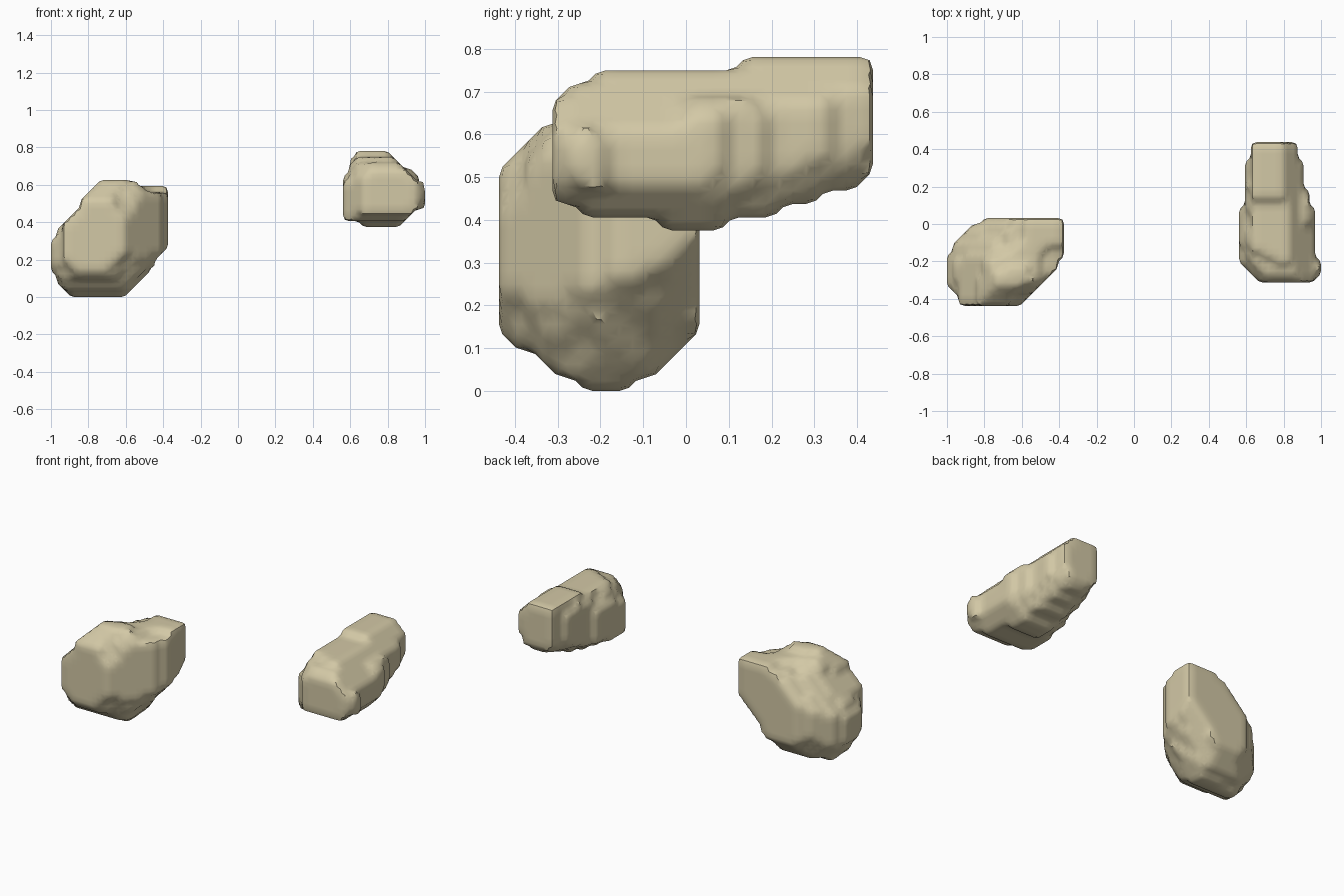
import bpy, bmesh
from mathutils import Vector

if "Cube" in bpy.data.objects:
    bpy.data.objects.remove(bpy.data.objects["Cube"])

CELL = 1 / 32

# Eight-point (x, z) outlines at successive y stations, scaled by 100
LEFT = [
    (-44, [-91, 20, -91, 41, -85, 50, -69, 50, -63, 43, -63, 24, -71, 14, -86, 14]),
    (-31, [-100, 14, -100, 30, -74, 63, -57, 63, -48, 56, -48, 20, -58, 5, -93, 5]),
    (-20, [-100, 14, -100, 31, -76, 59, -60, 61, -39, 54, -39, 24, -60, 0, -90, 0]),
    (-10, [-96, 13, -96, 33, -76, 52, -60, 58, -37.5, 59, -37.5, 27, -60, 2, -86, 3]),
    (3, [-81, 20, -81, 40, -60, 58, -50, 60, -37.5, 60, -37.5, 37, -60, 12.5, -72, 12.5]),
]
RIGHT = [
    (-31, [66, 47, 66, 61, 72, 69, 87, 69, 97, 61, 97, 49, 93, 44, 69, 44]),
    (-22, [57, 42, 57, 60, 65, 72, 84, 74, 100, 60, 100, 49, 90, 41, 60, 41]),
    (-10, [56, 42, 56, 62, 63, 75, 84, 75, 95, 61, 95, 47, 88, 40, 62, 40]),
    (3, [57, 44, 57, 63, 64, 75, 83, 75, 97, 64, 97, 49, 88, 37.5, 68, 37.5]),
    (20, [59, 48, 59, 70, 63, 78, 81, 78, 92, 67, 92, 50, 84, 41, 68, 41]),
    (44, [62.5, 56, 62.5, 74, 65, 78, 80, 78, 87, 72, 87, 57, 81, 50, 68, 50]),
]


def outline_at(stations, y):
    """Blend the two neighbouring outlines."""
    for (y0, a), (y1, b) in zip(stations, stations[1:]):
        if y0 / 100 <= y <= y1 / 100:
            t = (y * 100 - y0) / (y1 - y0)
            v = [(p + (q - p) * t) / 100 for p, q in zip(a, b)]
            return list(zip(v[::2], v[1::2]))
    return []


def inside(poly, x, z):
    hit = False
    for (x0, z0), (x1, z1) in zip(poly, poly[1:] + poly[:1]):
        if (z0 > z) != (z1 > z) and x < x0 + (z - z0) * (x1 - x0) / (z1 - z0):
            hit = not hit
    return hit


def stepped_blob(name, stations):
    # Fill grid cells inside the lofted outline
    cells = set()
    for j in range(-14, 14):
        poly = outline_at(stations, (j + 0.5) * CELL)
        if poly:
            cells |= {(i, j, k) for i in range(-32, 32) for k in range(26)
                      if inside(poly, (i + 0.5) * CELL, (k + 0.5) * CELL)}

    # Skin the exposed cell sides
    bm = bmesh.new()
    verts = {}

    def vert(p):
        if p not in verts:
            verts[p] = bm.verts.new(Vector(p) * CELL)
        return verts[p]

    for c in cells:
        for axis in range(3):
            u, w = (axis + 1) % 3, (axis + 2) % 3
            for side in (0, 1):
                n = list(c)
                n[axis] += 2 * side - 1
                if tuple(n) in cells:
                    continue
                ring = []
                for du, dw in ((0, 0), (1, 0), (1, 1), (0, 1)):
                    p = list(c)
                    p[axis] += side
                    p[u] += du
                    p[w] += dw
                    ring.append(vert(tuple(p)))
                bm.faces.new(ring if side else ring[::-1])

    # Soften the stair edges
    moved = {v: sum((f.calc_center_median() for f in v.link_faces), Vector()) / len(v.link_faces)
             for v in bm.verts}
    for v, co in moved.items():
        v.co = co

    mesh = bpy.data.meshes.new(name)
    bm.to_mesh(mesh)
    bm.free()
    obj = bpy.data.objects.new(name, mesh)
    bpy.context.collection.objects.link(obj)
    mat = bpy.data.materials.get("sand") or bpy.data.materials.new("sand")
    mat.diffuse_color = (0.65, 0.58, 0.38, 1)
    mat.use_nodes = True
    mat.node_tree.nodes["Principled BSDF"].inputs["Base Color"].default_value = mat.diffuse_color
    mesh.materials.append(mat)
    bpy.ops.object.select_all(action='DESELECT')
    obj.select_set(True)
    bpy.context.view_layer.objects.active = obj
    bpy.ops.object.shade_smooth_by_angle(angle=0.7)


stepped_blob("left_lump", LEFT)
stepped_blob("right_lump", RIGHT)
